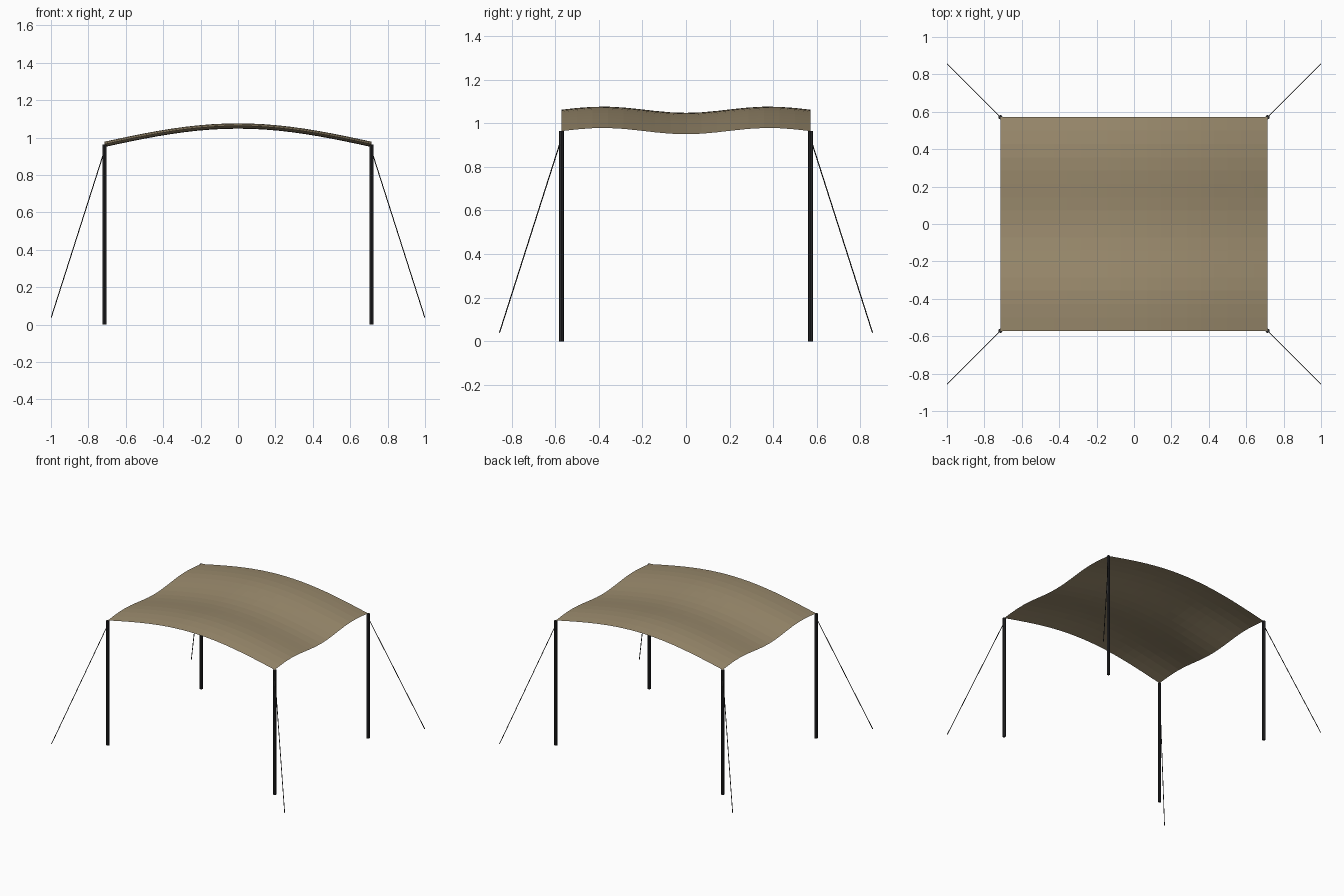
import bpy, bmesh, math
from mathutils import Vector

if "Cube" in bpy.data.objects:
    bpy.data.objects.remove(bpy.data.objects["Cube"])

HX, HY = 0.714, 0.571      # half width and depth of the canopy
TOP = 0.964                # height of the canopy corners


def material(name, rgb):
    m = bpy.data.materials.new(name)
    m.diffuse_color = (*rgb, 1)
    m.use_nodes = True
    m.node_tree.nodes["Principled BSDF"].inputs["Base Color"].default_value = m.diffuse_color
    return m


canvas = material("tan canvas", (0.33, 0.26, 0.155))
metal = material("dark metal", (0.022, 0.022, 0.024))
cord = material("black cord", (0.015, 0.015, 0.015))


def finish(bm, name, mat):
    me = bpy.data.meshes.new(name)
    bm.to_mesh(me)
    bm.free()
    me.materials.append(mat)
    ob = bpy.data.objects.new(name, me)
    bpy.context.collection.objects.link(ob)
    return ob


def rod(name, a, b, radius, sides, mat):
    a, b = Vector(a), Vector(b)
    bm = bmesh.new()
    bmesh.ops.create_cone(bm, cap_ends=True, segments=sides, radius1=radius,
                          radius2=radius, depth=(b - a).length)
    ob = finish(bm, name, mat)
    ob.location = (a + b) / 2
    ob.rotation_mode = 'QUATERNION'
    ob.rotation_quaternion = (b - a).to_track_quat('Z', 'Y')
    return ob


# canopy: thin sheet arched across x with a ripple along y
bm = bmesh.new()
bmesh.ops.create_grid(bm, x_segments=20, y_segments=16, size=1)
for v in bm.verts:
    u, w = (v.co.x + 1) / 2, (v.co.y + 1) / 2
    z = TOP + 0.098 * math.sin(math.pi * u) + 0.0143 * math.sin(3 * math.pi * w)
    v.co = (v.co.x * HX, v.co.y * HY, z)
finish(bm, "canopy", canvas)

# corner poles and guy ropes
for sx, xn in ((-1, "left"), (1, "right")):
    for sy, yn in ((-1, "front"), (1, "back")):
        x, y = sx * HX, sy * HY
        rod(f"{yn}_{xn}_pole", (x, y, 0), (x, y, TOP), 0.0115, 8, metal)
        rod(f"{yn}_{xn}_rope", (x, y, 0.93),
            (sx * 0.998, sy * 0.855, 0.04), 0.0027, 6, cord)
